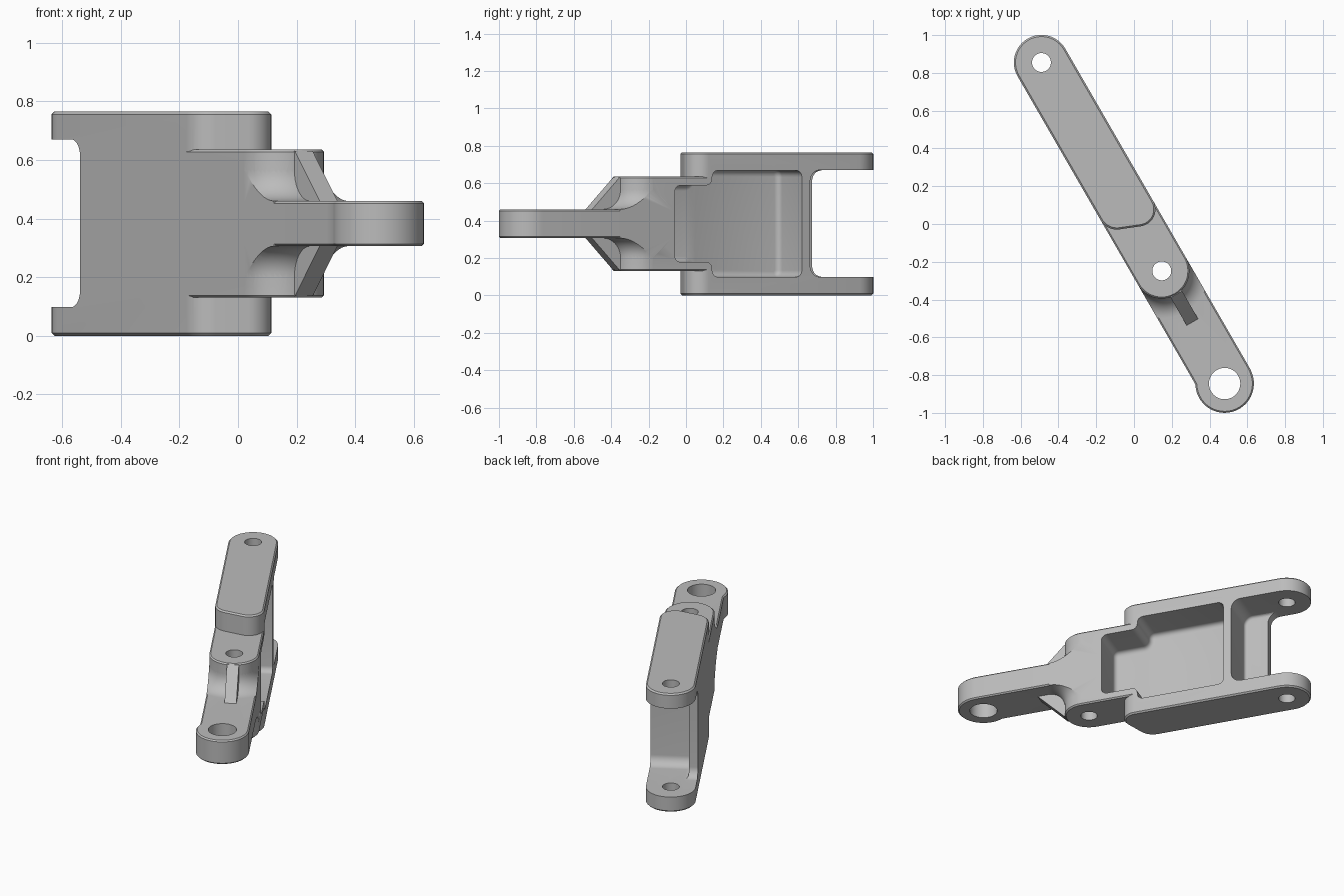
import bpy, bmesh
from math import cos, sin, pi, tan, radians
from mathutils import Vector, Matrix

cube = bpy.data.objects.get("Cube")
if cube:
    bpy.data.objects.remove(cube, do_unlink=True)

metal = bpy.data.materials.new("cast grey metal")
metal.use_nodes = True
metal.diffuse_color = (0.5, 0.5, 0.5, 1)
metal.node_tree.nodes["Principled BSDF"].inputs["Base Color"].default_value = (0.5, 0.5, 0.5, 1)

# Local frame: x runs along the link from the fork pin, y across it, z up
HALF = 0.146          # half width of the link
MID = 0.383           # height of the symmetry plane
PIN_B, PIN_C = 1.274, 1.957
PLACE = Matrix.Translation((-0.49, 0.855, 0)) @ Matrix.Rotation(radians(-60), 4, 'Z')


def rounded(corners, steps=12):
    """Polygon from (a, b, radius) corners, each replaced by an arc."""
    pts = []
    for i, (a, b, r) in enumerate(corners):
        p = Vector((a, b))
        if r == 0:
            pts.append(p)
            continue
        d0 = (Vector(corners[i - 1][:2]) - p).normalized()
        d1 = (Vector(corners[(i + 1) % len(corners)][:2]) - p).normalized()
        half = d0.angle(d1) / 2
        centre = p + (d0 + d1).normalized() * (r / sin(half))
        start = p + d0 * (r / tan(half)) - centre
        end = p + d1 * (r / tan(half)) - centre
        sweep = start.angle_signed(end)
        for k in range(steps + 1):
            t = -sweep * k / steps
            pts.append(centre + Vector((start.x * cos(t) - start.y * sin(t),
                                        start.x * sin(t) + start.y * cos(t))))
    out = []
    for p in pts:
        if not out or (p - out[-1]).length > 1e-4:
            out.append(p)
    if (out[0] - out[-1]).length < 1e-4:
        out.pop()
    return out


def finish(name, bm):
    bmesh.ops.recalc_face_normals(bm, faces=bm.faces)
    mesh = bpy.data.meshes.new(name)
    bm.to_mesh(mesh)
    bm.free()
    mesh.materials.append(metal)
    obj = bpy.data.objects.new(name, mesh)
    bpy.context.collection.objects.link(obj)
    return obj


def prism(name, outline, lo, hi, axis='z', bevel=0, ends=(True, True), segments=1):
    """Extrude an outline along z or y, easing the edges of the chosen ends."""
    def place(p, h):
        return (p.x, p.y, h) if axis == 'z' else (p.x, h, p.y)
    bm = bmesh.new()
    rings = [[bm.verts.new(place(p, h)) for p in outline] for h in (lo, hi)]
    caps = [bm.faces.new(r) for r in rings]
    n = len(outline)
    for i in range(n):
        j = (i + 1) % n
        bm.faces.new((rings[0][i], rings[0][j], rings[1][j], rings[1][i]))
    bmesh.ops.recalc_face_normals(bm, faces=bm.faces)
    if bevel:
        edges = [e for cap, use in zip(caps, ends) if use for e in cap.edges]
        bmesh.ops.bevel(bm, geom=edges, offset=bevel, segments=segments,
                        profile=0.5, affect='EDGES')
    return finish(name, bm)


def circle(a, b, r, n=48):
    return [Vector((a + r * cos(2 * pi * k / n), b + r * sin(2 * pi * k / n))) for k in range(n)]


def box(a0, a1, b0, b1, r=0):
    return rounded([(a0, b0, r), (a1, b0, r), (a1, b1, r), (a0, b1, r)])


def combine(target, tool, operation):
    """Apply a boolean and discard the tool."""
    mod = target.modifiers.new("combine", 'BOOLEAN')
    mod.operation, mod.object, mod.solver = operation, tool, 'EXACT'
    deps = bpy.context.evaluated_depsgraph_get()
    mesh = bpy.data.meshes.new_from_object(target.evaluated_get(deps))
    target.modifiers.clear()
    target.data = mesh
    bpy.data.objects.remove(tool, do_unlink=True)


# Fork block with a round back end and a slanted front end
link = prism("track_link", rounded([(-HALF, -HALF, HALF - 0.0005), (0.947, -HALF, 0.1),
                                    (1.063, HALF, 0.09), (-HALF, HALF, HALF - 0.0005)]),
             0, 0.765, bevel=0.009)

# Middle body ending in a round boss
nose = PIN_B + HALF
middle = prism("middle_body", rounded([(0.6, -HALF, 0), (nose, -HALF, HALF - 0.0005),
                                       (nose, HALF, HALF - 0.0005), (0.6, HALF, 0)]),
               0.13, 0.636, bevel=0.008)

# Tongue ending in an eye slightly off the centre line
eye = [Vector((PIN_C + 0.155 * cos(radians(t)), -0.01 + 0.155 * sin(radians(t))))
       for t in range(-118, 90, 8)]
tongue = prism("tongue", [Vector((1.15, -HALF)), Vector((1.84, -HALF))] + eye
               + [Vector((PIN_C, HALF)), Vector((1.15, HALF))], 0.306, 0.46, bevel=0.008)

# Concave fillet sweeping from the boss down to the tongue, trimmed to the link width
bm = bmesh.new()
R, z_top = 0.105, 0.46
profile = [(HALF + R - R * sin(t * pi / 20), z_top + R - R * cos(t * pi / 20) - MID)
           for t in range(11)]
profile = [(r, MID - z) for r, z in reversed(profile)] + [(r, MID + z) for r, z in profile]
rings = [[bm.verts.new((p.x, p.y, z)) for p in circle(PIN_B, 0, r, 64)] for r, z in profile]
for low, high in zip(rings, rings[1:]):
    for i in range(len(low)):
        j = (i + 1) % len(low)
        bm.faces.new((low[i], low[j], high[j], high[i]))
bm.faces.new(rings[0])
bm.faces.new(rings[-1])
fillet = finish("boss_fillet", bm)
combine(fillet, prism("trim", box(1.0, 1.9, -HALF, HALF), 0, 1), 'INTERSECT')

# Sloped rib above and below the tongue
rib = prism("rib", [Vector(p) for p in ((1.3, 0.135), (1.42, 0.135), (1.59, 0.306),
                                        (1.59, 0.46), (1.42, 0.631), (1.3, 0.631))],
            -0.03, 0.04, axis='y')

for part in (middle, tongue, fillet, rib):
    combine(link, part, 'UNION')

# Fork opening, and the deeper recess behind the cross web
cutters = [prism("fork_cut", box(-0.4, 0.155, 0.098, 0.67, 0.06), -0.4, 0.4, axis='y'),
           prism("recess_cut", box(-0.4, 0.305, 0.098, 0.67, 0.06), -0.093, 0.4, axis='y',
                 bevel=0.02, ends=(True, False), segments=4)]

# Stepped weight-saving pocket in the side
stepped = [(0.356, 0.098), (0.91, 0.098), (0.91, 0.178), (1.141, 0.178)]
stepped += [(a, 2 * MID - b) for a, b in reversed(stepped)]
cutters.append(prism("pocket_cut", rounded([(a, b, 0.036) for a, b in stepped], 6),
                     -0.093, 0.4, axis='y', bevel=0.03, ends=(True, False), segments=4))

# Pin holes
for a, b, r in ((0, 0, 0.05), (PIN_B, 0, 0.05), (PIN_C, -0.01, 0.083)):
    cutters.append(prism("pin_cut", circle(a, b, r), -0.2, 1.0))

for cutter in cutters:
    combine(link, cutter, 'DIFFERENCE')

link.data.transform(PLACE)
bpy.ops.object.select_all(action='DESELECT')
link.select_set(True)
bpy.context.view_layer.objects.active = link
bpy.ops.object.shade_smooth_by_angle(angle=radians(28))
